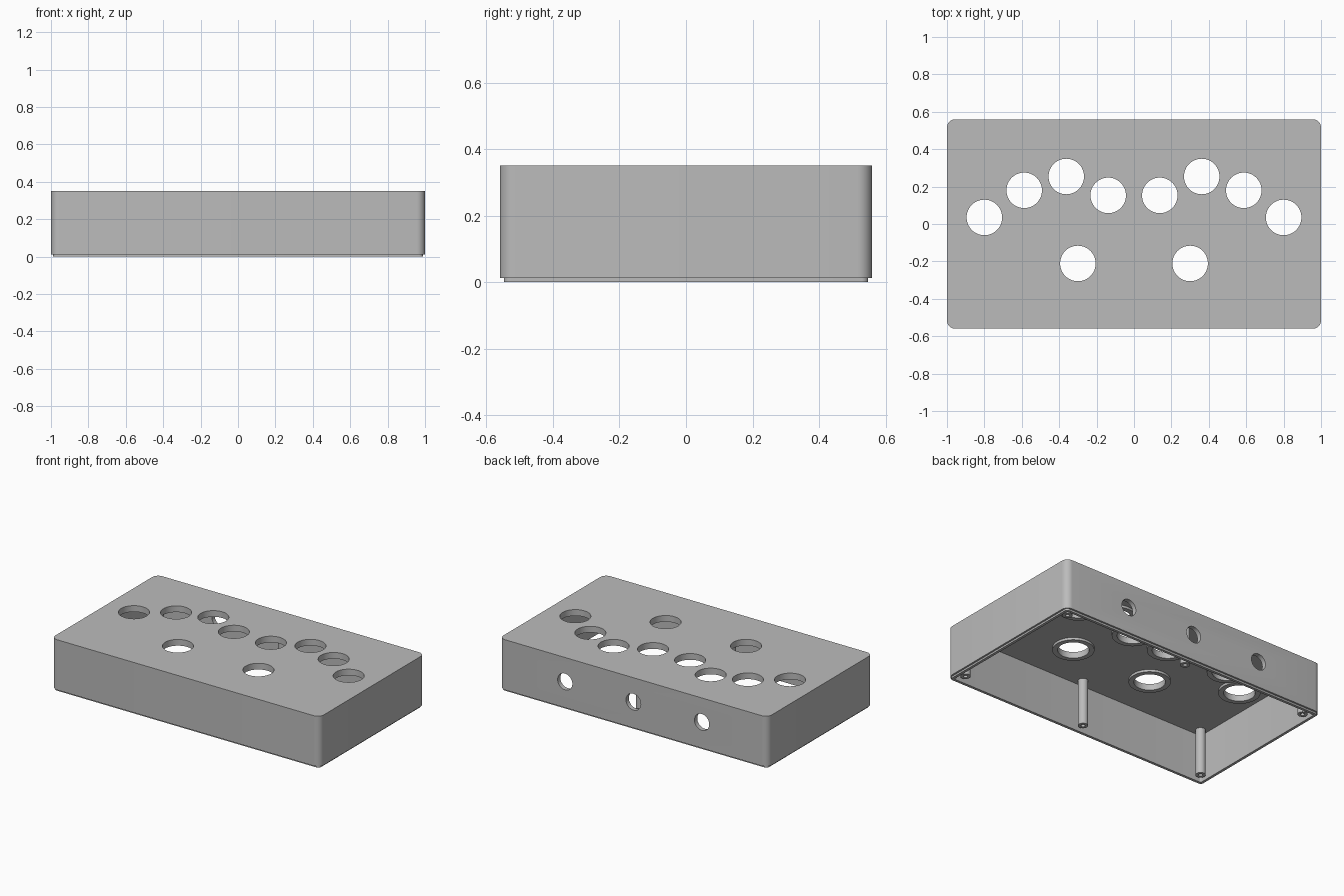
import bpy, bmesh
from math import cos, sin, pi, radians
from mathutils import Matrix

if "Cube" in bpy.data.objects:
    bpy.data.objects.remove(bpy.data.objects["Cube"], do_unlink=True)

LENGTH, DEPTH, HEIGHT = 2.0, 1.12, 0.35
WALL, STEP, CEILING = 0.03, 0.012, 0.324
HOLE_R, JACK_R = 0.095, 0.055

grey = bpy.data.materials.new("plain grey")
grey.use_nodes = True
grey.diffuse_color = (0.5, 0.5, 0.5, 1)
grey.node_tree.nodes["Principled BSDF"].inputs["Base Color"].default_value = (0.5, 0.5, 0.5, 1)


def make_object(name, bm):
    bmesh.ops.recalc_face_normals(bm, faces=bm.faces)
    mesh = bpy.data.meshes.new(name)
    bm.to_mesh(mesh)
    bm.free()
    mesh.materials.append(grey)
    obj = bpy.data.objects.new(name, mesh)
    bpy.context.collection.objects.link(obj)
    return obj


def rounded_slab(name, inset, radius, z0, z1, steps=8):
    """Rounded rectangle, inset from the case outline, extruded from z0 to z1."""
    bm = bmesh.new()
    hx, hy = LENGTH / 2 - inset - radius, DEPTH / 2 - inset - radius
    verts = []
    for corner, (sx, sy) in enumerate([(1, 1), (-1, 1), (-1, -1), (1, -1)]):
        for i in range(steps + 1):
            a = (corner + i / steps) * pi / 2
            verts.append(bm.verts.new((sx * hx + radius * cos(a), sy * hy + radius * sin(a), z0)))
    face = bm.faces.new(verts)
    top = bmesh.ops.extrude_face_region(bm, geom=[face])["geom"]
    bmesh.ops.translate(bm, vec=(0, 0, z1 - z0),
                        verts=[v for v in top if isinstance(v, bmesh.types.BMVert)])
    return make_object(name, bm)


def cylinder(name, radius, length, location, rotation=Matrix()):
    bm = bmesh.new()
    bmesh.ops.create_cone(bm, cap_ends=True, segments=48, radius1=radius, radius2=radius,
                          depth=length, matrix=Matrix.Translation(location) @ rotation)
    return make_object(name, bm)


def tube(name, x, y, outer, inner, z0, z1, segments=48):
    """Hollow upright cylinder."""
    bm = bmesh.new()
    profile = [(inner, z0), (outer, z0), (outer, z1), (inner, z1)]
    rings = [[bm.verts.new((x + r * cos(2 * pi * i / segments), y + r * sin(2 * pi * i / segments), z))
              for i in range(segments)] for r, z in profile]
    for k in range(4):
        a, b = rings[k], rings[(k + 1) % 4]
        for i in range(segments):
            j = (i + 1) % segments
            bm.faces.new((a[i], a[j], b[j], b[i]))
    return make_object(name, bm)


def combine(target, other, operation):
    mod = target.modifiers.new(operation.lower(), "BOOLEAN")
    mod.operation, mod.solver, mod.object = operation, "EXACT", other
    bpy.context.view_layer.objects.active = target
    bpy.ops.object.modifier_apply(modifier=mod.name)
    bpy.data.objects.remove(other, do_unlink=True)


# Case shell with a stepped lip around the open underside
case = rounded_slab("case_shell", 0, 0.045, STEP, HEIGHT)
combine(case, rounded_slab("lip", STEP, 0.02, 0, STEP + 0.05), "UNION")
combine(case, rounded_slab("cavity", WALL, 0.01, -0.1, CEILING), "DIFFERENCE")

# Button holes in the top, mirrored left and right
right_half = [(0.80, 0.035), (0.587, 0.18), (0.362, 0.254), (0.138, 0.153), (0.30, -0.211)]
holes = [(side * x, y) for x, y in right_half for side in (-1, 1)]
for x, y in holes:
    combine(case, cylinder("hole_cutter", HOLE_R, 0.2, (x, y, HEIGHT)), "DIFFERENCE")

# Round sockets through the back wall
for x in (-0.51, 0, 0.51):
    cutter = cylinder("socket_cutter", JACK_R, 0.2, (x, DEPTH / 2, 0.187), Matrix.Rotation(pi / 2, 4, "X"))
    combine(case, cutter, "DIFFERENCE")

parts = [case]

# Reinforcing collars under the button holes
for x, y in holes:
    parts.append(tube("hole_collar", x, y, 0.127, HOLE_R, CEILING - 0.016, CEILING))

# Hollow screw posts hanging from the ceiling
for x in (-0.925, 0, 0.925):
    for y in (-0.478, 0.478):
        parts.append(tube("screw_post", x, y, 0.031, 0.013, STEP, CEILING, 32))

# Smooth the curved walls and keep the edges crisp
bpy.ops.object.select_all(action="DESELECT")
for part in parts:
    part.select_set(True)
bpy.context.view_layer.objects.active = case
bpy.ops.object.shade_smooth_by_angle(angle=radians(30))
